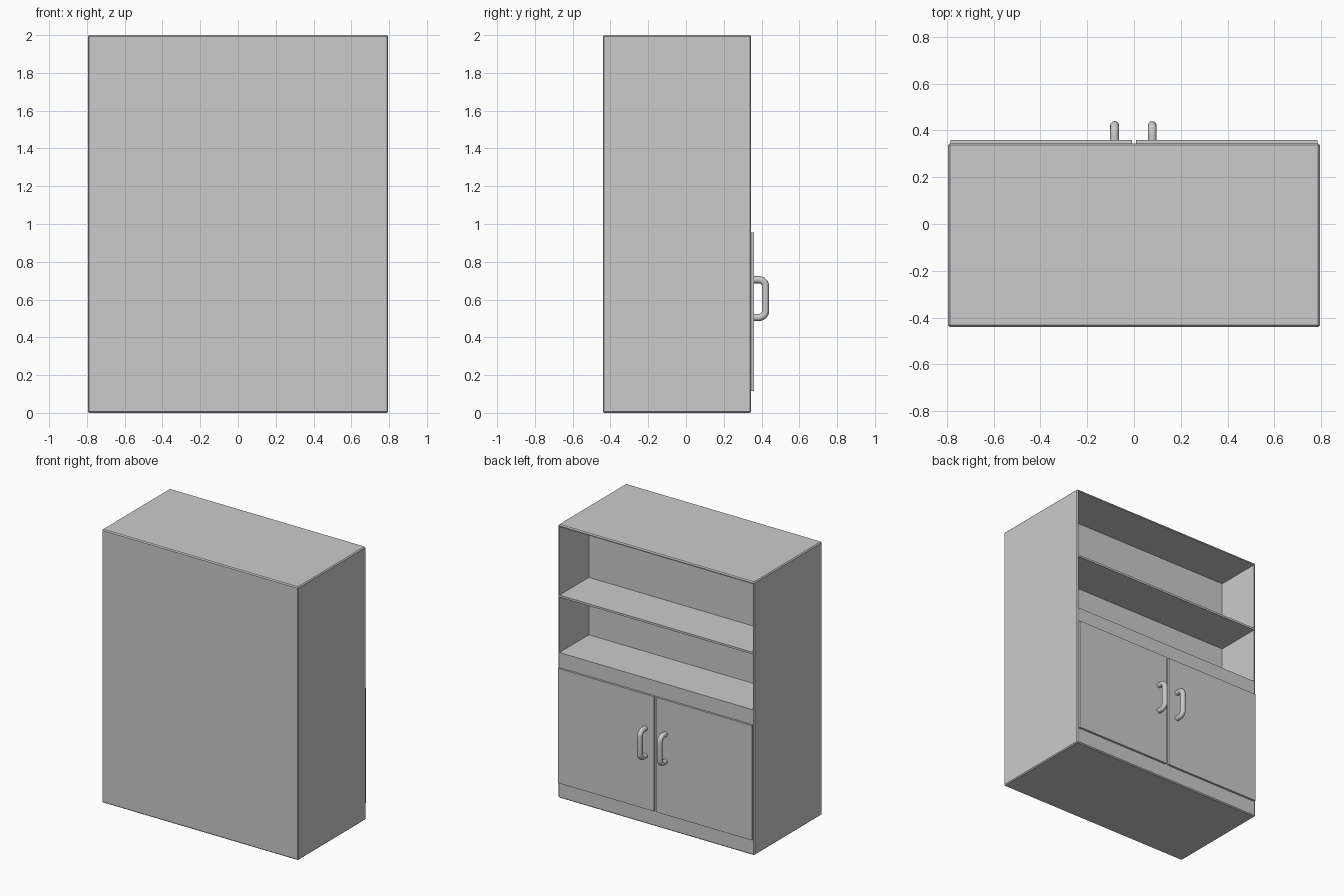
import bpy, bmesh
from math import sin, cos, pi
from mathutils import Vector

cube = bpy.data.objects.get("Cube")
if cube:
    bpy.data.objects.remove(cube, do_unlink=True)

grey = bpy.data.materials.new("plain_grey")
grey.use_nodes = True
grey.diffuse_color = (0.6, 0.6, 0.6, 1)
grey.node_tree.nodes["Principled BSDF"].inputs["Base Color"].default_value = (0.6, 0.6, 0.6, 1)


def add_object(name, mesh):
    mesh.materials.clear()
    mesh.materials.append(grey)
    obj = bpy.data.objects.new(name, mesh)
    bpy.context.collection.objects.link(obj)
    return obj


def box(low, high, bevel=0):
    """Box between two corners, with optional chamfered edges."""
    bm = bmesh.new()
    bmesh.ops.create_cube(bm, size=1)
    low, high = Vector(low), Vector(high)
    bmesh.ops.scale(bm, vec=high - low, verts=bm.verts)
    bmesh.ops.translate(bm, vec=(low + high) / 2, verts=bm.verts)
    if bevel:
        bmesh.ops.bevel(bm, geom=bm.edges[:], offset=bevel, segments=1, affect='EDGES')
    return bm


def finish(name, bm):
    mesh = bpy.data.meshes.new(name)
    bm.to_mesh(mesh)
    bm.free()
    return add_object(name, mesh)


# Cabinet body: the open side is cut into strips, then two niches are pushed in
WIDTH, OPEN_Y, NICHE_Y, WALL = 0.795, 0.345, 0.005, 0.012
niches = [(1.065, 1.47), (1.485, 1.985)]
body = box((-WIDTH, -0.44, 0), (WIDTH, OPEN_Y, 2), 0.007)


def open_faces():
    return [f for f in body.faces if f.normal.y > 0.99]


cuts = [((0, 0, z), (0, 0, 1)) for pair in niches for z in pair]
cuts += [((s * (WIDTH - WALL), 0, 0), (1, 0, 0)) for s in (-1, 1)]
for point, normal in cuts:
    faces = open_faces()
    parts = set(faces)
    for f in faces:
        parts.update(f.edges, f.verts)
    bmesh.ops.bisect_plane(body, geom=list(parts), plane_co=point, plane_no=normal)
    body.normal_update()

for bottom, top in niches:
    picked = [f for f in open_faces() if bottom < f.calc_center_median().z < top
              and abs(f.calc_center_median().x) < WIDTH - WALL]
    pushed = bmesh.ops.extrude_discrete_faces(body, faces=picked)["faces"]
    verts = list({v for f in pushed for v in f.verts})
    bmesh.ops.translate(body, vec=(0, NICHE_Y - OPEN_Y, 0), verts=verts)
bmesh.ops.recalc_face_normals(body, faces=body.faces)
finish("cabinet_body", body)


# Bow handle: a round bar bent twice by a quarter turn
def handle(name, x):
    y, low, high, bend = 0.421, 0.505, 0.705, 0.035
    points = [(0.35, high)]
    for centre, start in ((high - bend, pi / 2), (low + bend, 0)):
        for i in range(7):
            a = start - i * pi / 12
            points.append((y - bend + bend * cos(a), centre + bend * sin(a)))
    points.append((0.35, low))
    curve = bpy.data.curves.new(name + "_path", 'CURVE')
    curve.dimensions = '3D'
    curve.bevel_depth = 0.019
    curve.bevel_resolution = 4
    curve.use_fill_caps = True
    spline = curve.splines.new('POLY')
    spline.points.add(len(points) - 1)
    for p, (py, pz) in zip(spline.points, points):
        p.co = (x, py, pz, 1)
    path = bpy.data.objects.new(name + "_path", curve)
    mesh = bpy.data.meshes.new_from_object(path)
    bpy.data.objects.remove(path)
    mesh.shade_smooth()
    add_object(name, mesh)


# Pair of doors, each with a handle near the middle gap
for side, s, x in (("left", 1, 0.078), ("right", -1, -0.083)):
    inner, outer = sorted((s * 0.009, s * 0.785))
    finish(side + "_door", box((inner, OPEN_Y, 0.115), (outer, 0.36, 0.955)))
    handle(side + "_handle", x)
